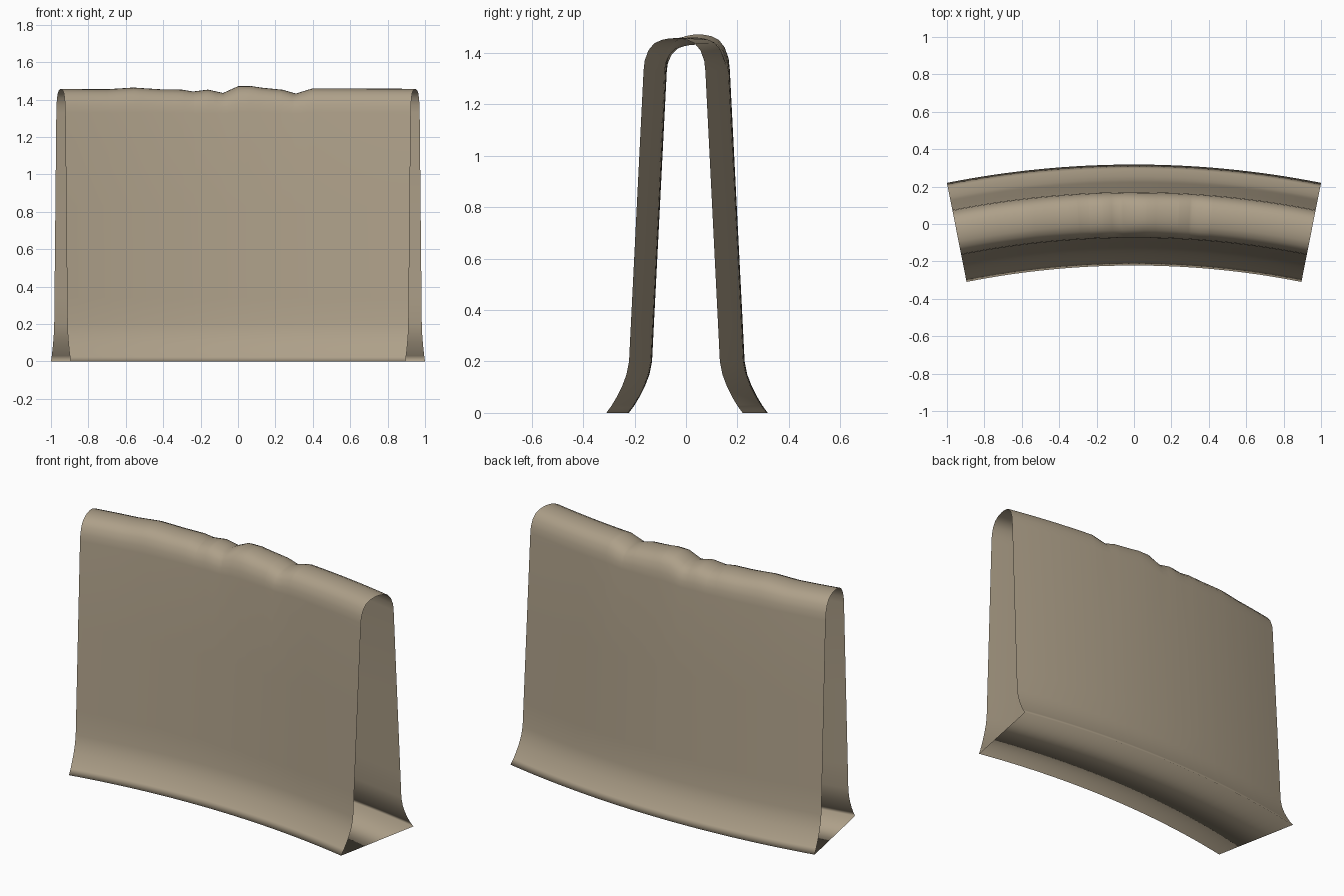
import bpy, math

if "Cube" in bpy.data.objects:
    bpy.data.objects.remove(bpy.data.objects["Cube"])

# Arc of the wall, seen from above
R_OUT, HALF_ANGLE = 5.15, math.asin(1 / 5.15)
CENTRE_Y = 0.318 - R_OUT
R_MID = R_OUT - 0.27

# Half cross-section: distance from the mid line, height
half = [(0.27, 0), (0.248, 0.03), (0.227, 0.065), (0.207, 0.105), (0.19, 0.15),
        (0.18, 0.2), (0.173, 0.34), (0.148, 0.83), (0.1225, 1.33), (0.118, 1.37),
        (0.103, 1.41), (0.08, 1.437), (0.05, 1.45), (0.025, 1.455), (0, 1.457)]
profile = half + [(-d, z) for d, z in reversed(half[:-1])]

# Worn crest: height change along x
crest = [(-1, 0), (-0.7, -0.002), (-0.56, 0.007), (-0.42, -0.002), (-0.3, -0.004),
         (-0.24, -0.014), (-0.16, -0.004), (-0.08, -0.022), (0, 0.014), (0.07, 0.015),
         (0.13, 0.006), (0.24, -0.005), (0.31, -0.025), (0.4, 0.003), (1, 0)]


def crest_offset(x):
    for (x0, h0), (x1, h1) in zip(crest, crest[1:]):
        if x <= x1:
            return h0 + (h1 - h0) * (x - x0) / (x1 - x0)
    return 0


# Stations along the arc, including every crest point
edge = R_MID * math.sin(HALF_ANGLE)
stations = sorted({round(-edge + 2 * edge * i / 32, 4) for i in range(33)}
                  | {x for x, h in crest if abs(x) < 0.9})

verts, faces = [], []
n = len(profile)
for x in stations:
    a = math.asin(max(-math.sin(HALF_ANGLE), min(math.sin(HALF_ANGLE), x / R_MID)))
    for d, z in profile:
        r = R_MID + d
        t = min(1, max(0, (z - 1.3) / 0.15))
        verts.append((r * math.sin(a), CENTRE_Y + r * math.cos(a), z + t * crest_offset(x)))

# Open-ended shell; the wrap-around strip is the flat underside
for i in range(len(stations) - 1):
    for j in range(n):
        k = (j + 1) % n
        faces.append((i * n + j, i * n + k, (i + 1) * n + k, (i + 1) * n + j))

mesh = bpy.data.meshes.new("curved_wall")
mesh.from_pydata(verts, [], faces)
mesh.polygons.foreach_set("use_smooth", [True] * len(mesh.polygons))
wall = bpy.data.objects.new("curved_wall", mesh)
bpy.context.collection.objects.link(wall)

# Sandy stone colour
mat = bpy.data.materials.new("sandstone")
mat.diffuse_color = (0.42, 0.35, 0.25, 1)
mat.use_nodes = True
mat.node_tree.nodes["Principled BSDF"].inputs["Base Color"].default_value = mat.diffuse_color
mesh.materials.append(mat)
